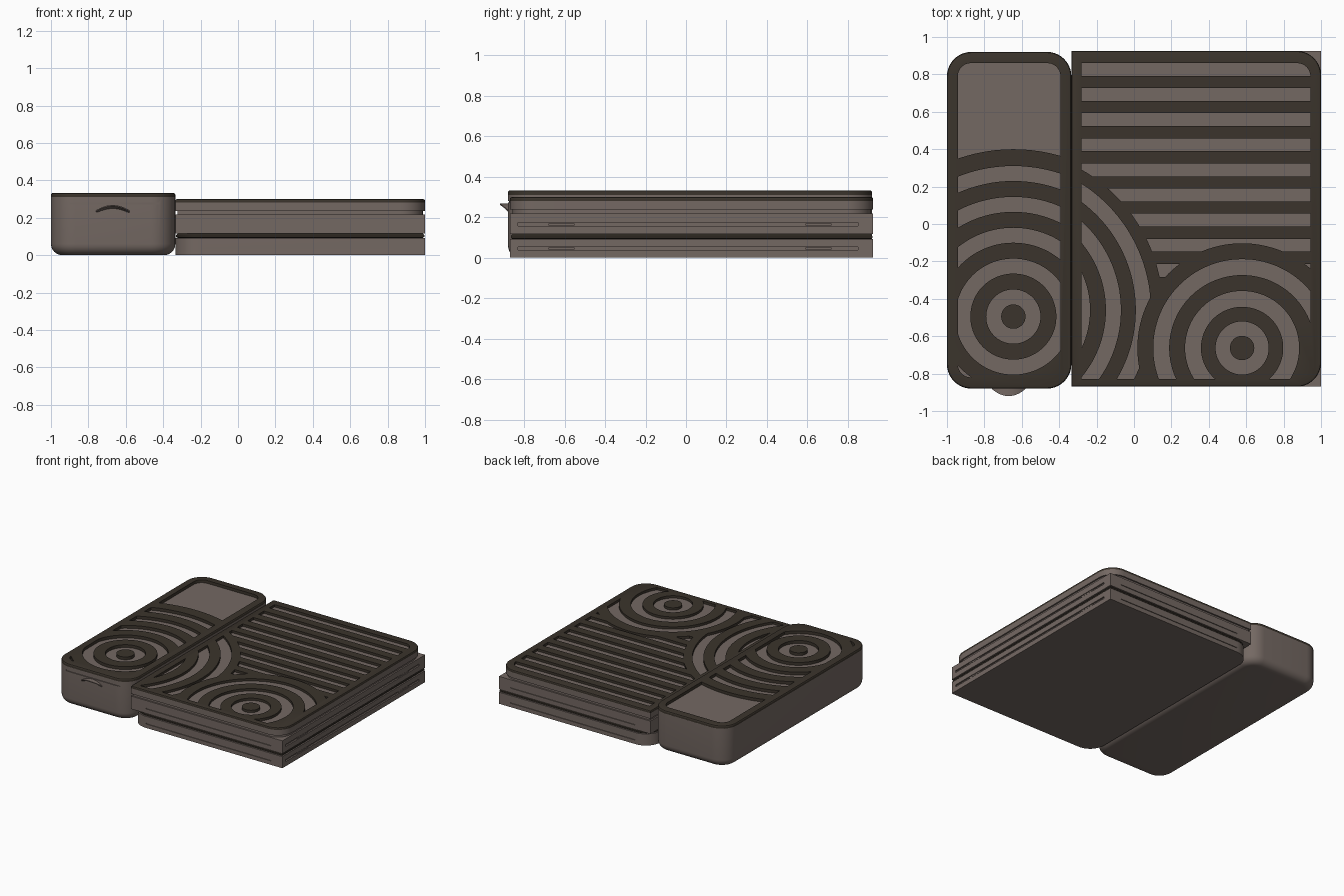
import bpy, bmesh, math

if "Cube" in bpy.data.objects:
    bpy.data.objects.remove(bpy.data.objects["Cube"])


def material(name, rgb):
    m = bpy.data.materials.new(name)
    m.use_nodes = True
    m.diffuse_color = (*rgb, 1)
    m.node_tree.nodes["Principled BSDF"].inputs["Base Color"].default_value = (*rgb, 1)
    return m


TAUPE = material("taupe plastic", (0.175, 0.140, 0.124))
DARK = material("dark brown plastic", (0.043, 0.034, 0.025))


# ---- helpers -------------------------------------------------------------
def outline(box, radii, inset=0.0):
    """Rounded rectangle; radii run from back right, counter-clockwise."""
    x0, x1, y0, y1 = box
    corners = [(x1, y1, -1, -1), (x0, y1, 1, -1), (x0, y0, 1, 1), (x1, y0, -1, 1)]
    pts = []
    for i, ((x, y, sx, sy), r) in enumerate(zip(corners, radii)):
        x, y = x + sx * inset, y + sy * inset
        if r == 0:
            pts.append((x, y))
            continue
        r = max(r - inset, 0.01)
        for k in range(11):
            a = math.pi / 2 * (i + k / 10)
            pts.append((x + sx * r + r * math.cos(a), y + sy * r + r * math.sin(a)))
    return pts


def circle(c, r):
    steps = [math.tau * k / 112 for k in range(112)]
    return [(c[0] + r * math.cos(a), c[1] + r * math.sin(a)) for a in steps]


def loft(bm, loops, ring=False):
    """Skin 3D loops; cap the ends, or join last to first for a ring."""
    rows = [[bm.verts.new(p) for p in loop] for loop in loops]
    pairs = list(zip(rows, rows[1:])) + ([(rows[-1], rows[0])] if ring else [])
    for a, b in pairs:
        n = len(a)
        for i in range(n):
            j = (i + 1) % n
            bm.faces.new((a[i], a[j], b[j], b[i]))
    if not ring:
        bm.faces.new(rows[0][::-1])
        bm.faces.new(rows[-1])


def finish(name, bm, mat):
    bmesh.ops.recalc_face_normals(bm, faces=bm.faces)
    me = bpy.data.meshes.new(name)
    bm.to_mesh(me)
    bm.free()
    me.materials.append(mat)
    ob = bpy.data.objects.new(name, me)
    bpy.context.collection.objects.link(ob)
    return ob


def slab(name, box, radii, profile, mat):
    """Plate whose edge follows a profile of (inset, z) steps."""
    bm = bmesh.new()
    loft(bm, [[(x, y, z) for x, y in outline(box, radii, i)] for i, z in profile])
    return finish(name, bm, mat)


def disc(c, r):
    bm = bmesh.new()
    loft(bm, [[(x, y, z) for x, y in circle(c, r)] for z in (0.1, 0.6)])
    return finish("disc_cutter", bm, DARK)


def rings(c, spans):
    bm = bmesh.new()
    for r0, r1 in spans:
        steps = [(r0, 0.2), (r1, 0.2), (r1, 0.5), (r0, 0.5)]
        loft(bm, [[(x, y, z) for x, y in circle(c, r)] for r, z in steps], True)
    return finish("ring_cutter", bm, DARK)


def boxes(name, specs, mat):
    bm = bmesh.new()
    for x0, x1, y0, y1, z0, z1 in specs:
        loft(bm, [[(x0, y0, z), (x1, y0, z), (x1, y1, z), (x0, y1, z)] for z in (z0, z1)])
    return finish(name, bm, mat)


def combine(ob, tool, op="DIFFERENCE"):
    """Apply a boolean and discard the tool."""
    mod = ob.modifiers.new("cut", "BOOLEAN")
    mod.operation, mod.object, mod.solver = op, tool, "EXACT"
    graph = bpy.context.evaluated_depsgraph_get()
    graph.update()
    me = bpy.data.meshes.new_from_object(ob.evaluated_get(graph))
    ob.modifiers.clear()
    ob.data = me
    bpy.data.objects.remove(tool)
    return ob


def engrave(lid, tool, panel_box, panel_radii, keep_out=()):
    """Cut a tool through the lid, held inside the panel and off the discs."""
    panel = slab("panel", panel_box, panel_radii, [(0, 0.15), (0, 0.55)], DARK)
    combine(tool, panel, "INTERSECT")
    for c, r in keep_out:
        combine(tool, disc(c, r))
    combine(lid, tool)


# ---- narrow case ---------------------------------------------------------
CASE = (-1, -0.335, -0.88, 0.92)
case_r = (0.13,) * 4
arc = [math.pi / 2 * k / 6 for k in range(7)]
curve = [(0.06 * (1 - math.sin(a)), 0.06 * (1 - math.cos(a))) for a in arc]
case = slab("narrow_case", CASE, case_r, curve + [(0, 0.31)], TAUPE)
combine(case, boxes("slit", [(-0.9, -0.4, -0.95, -0.873, 0.272, 0.281)], TAUPE))

case_lid = slab("narrow_case_lid", CASE, case_r,
                [(0, 0.309), (0, 0.324), (0.004, 0.330), (0.012, 0.333)], DARK)
case_panel = (-0.942, -0.393, -0.82, 0.86)
panel_r = (0.07,) * 4
hub = (-0.645, -0.495)
engrave(case_lid, rings(hub, [(0.065 + 0.165 * k, 0.145 + 0.165 * k) for k in range(5)]),
        case_panel, panel_r)
blank = boxes("blank_cutter", [(-1.2, 0, 0, 1, 0.2, 0.5)], DARK)
engrave(case_lid, blank, case_panel, panel_r, [(hub, 0.895)])

# Curved thumb catch on the front of the narrow case
bm = bmesh.new()
sections = []
for k in range(17):
    t = -1 + k / 8
    x, z, y = -0.67 + 0.09 * t, 0.268 - 0.03 * t * t, -0.882 - 0.038 * (1 - t * t)
    sections.append([(x, -0.86, z), (x, y, z), (x, y, z - 0.006), (x, -0.87, z - 0.022)])
loft(bm, sections)
thumb_catch = finish("thumb_catch", bm, TAUPE)

# ---- wide folding case ---------------------------------------------------
WIDE = (-0.335, 1, -0.87, 0.925)
left_round, right_round, square = (0, 0.13, 0.13, 0), (0.13, 0, 0, 0.13), (0,) * 4
lower = slab("lower_tray", WIDE, left_round, [(0, 0), (0, 0.092)], TAUPE)
slab("lower_tray_lid", WIDE, left_round,
     [(0.014, 0.091), (0.004, 0.098), (0.004, 0.108), (0.014, 0.117)], DARK)
middle = slab("middle_tray", WIDE, square, [(0, 0.116), (0, 0.218)], TAUPE)
slab("middle_seam", WIDE, right_round, [(0.012, 0.217), (0.012, 0.238)], TAUPE)
slab("upper_tray", WIDE, right_round, [(0, 0.237), (0, 0.281)], TAUPE)

# Edge slots with small clip ridges
for tray, z in ((lower, 0.045), (middle, 0.165)):
    combine(tray, boxes("slots", [
        (0.988, 1.1, -0.83, 0.85, z - 0.008, z + 0.008),
        (-0.2, 0.9, -1, -0.864, z - 0.014, z - 0.007),
        (-0.2, 0.9, 0.919, 1.1, z - 0.014, z - 0.007)], TAUPE))
    boxes("clip_ridges", [(0.98, 0.998, y, y + 0.13, z - 0.005, z + 0.005)
                          for y in (-0.68, 0.59)], TAUPE)

# Engraved lid of the wide case
wide_lid = slab("wide_case_lid", WIDE, right_round,
                [(0, 0.28), (0, 0.292), (0.003, 0.297), (0.010, 0.30)], DARK)
wide_panel = (-0.28, 0.943, -0.828, 0.86)
wide_panel_r = (0.07, 0, 0, 0.07)
small, big = (0.578, -0.663), (-0.71, -0.46)
bars = boxes("bar_cutter", [(-0.5, 1.2, 0.792 - 0.1343 * k, 0.861 - 0.1343 * k, 0.2, 0.5)
                            for k in range(9)], DARK)
engrave(wide_lid, bars, wide_panel, wide_panel_r, [(big, 0.865), (small, 0.56)])
engrave(wide_lid, rings(big, [(0.4, 0.475), (0.56, 0.64), (0.72, 0.8)]),
        wide_panel, wide_panel_r, [(small, 0.56)])
engrave(wide_lid, rings(small, [(0.065, 0.142), (0.22, 0.305), (0.39, 0.475)]),
        wide_panel, wide_panel_r)

# Smooth rounded sides, keep crisp edges
bpy.ops.object.select_all(action="DESELECT")
for ob in bpy.context.collection.objects:
    if ob.type == "MESH":
        ob.select_set(True)
        bpy.context.view_layer.objects.active = ob
bpy.ops.object.shade_smooth_by_angle(angle=math.radians(30))
